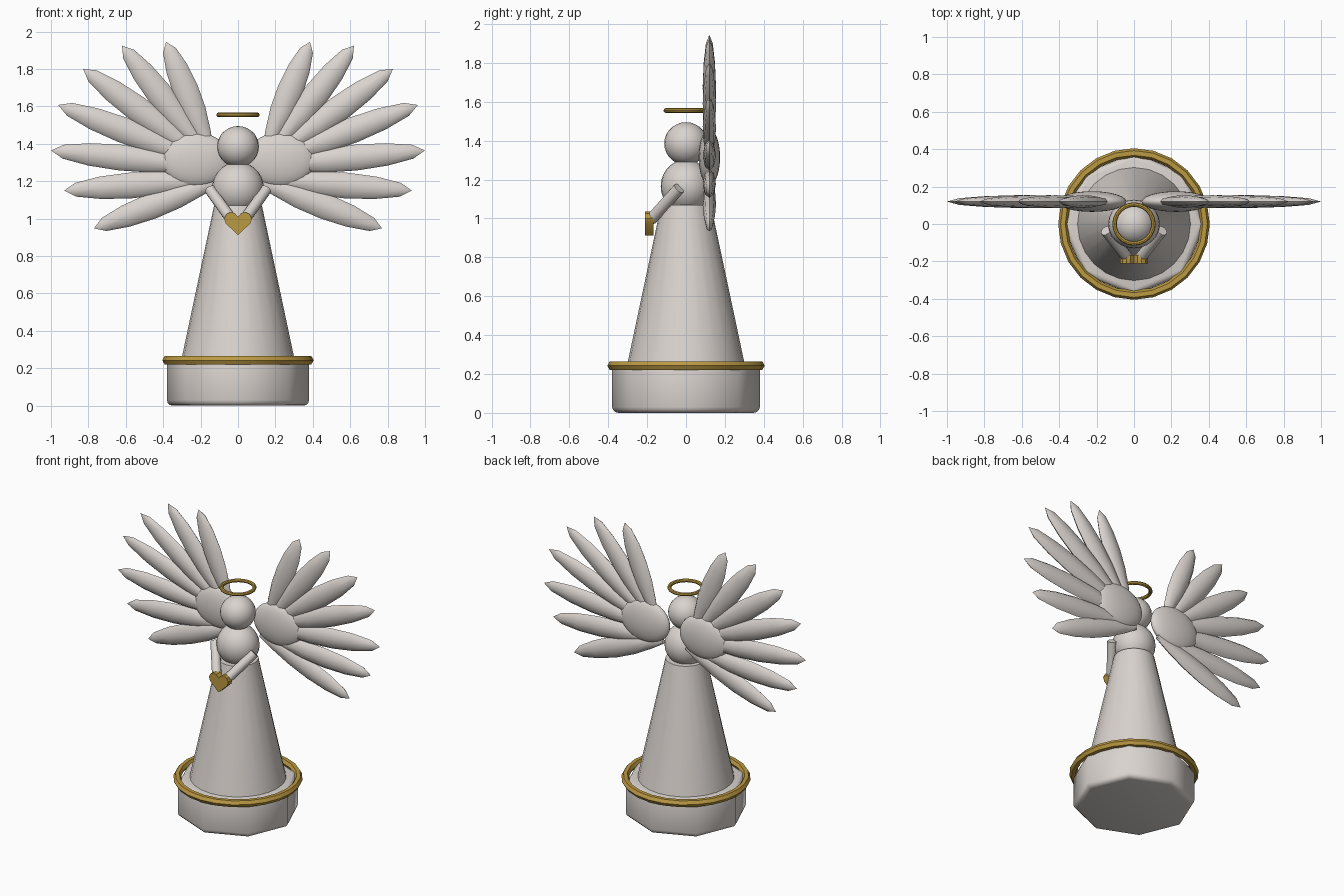
import bpy, bmesh, math
from mathutils import Vector, Matrix

if "Cube" in bpy.data.objects:
    bpy.data.objects.remove(bpy.data.objects["Cube"])


def material(name, col):
    m = bpy.data.materials.new(name)
    m.diffuse_color = (*col, 1)
    m.use_nodes = True
    m.node_tree.nodes["Principled BSDF"].inputs["Base Color"].default_value = m.diffuse_color
    return m


WHITE = material("warm_white", (0.70, 0.655, 0.62))
GOLD = material("gold", (0.50, 0.32, 0.055))


def finish(ob, name, mat, angle=40):
    ob.name = name
    ob.data.materials.append(mat)
    bpy.ops.object.select_all(action='DESELECT')
    ob.select_set(True)
    bpy.context.view_layer.objects.active = ob
    if angle:
        bpy.ops.object.shade_smooth_by_angle(angle=math.radians(angle))
    return ob


def from_bmesh(bm, name, mat, angle=40):
    bmesh.ops.recalc_face_normals(bm, faces=bm.faces)
    me = bpy.data.meshes.new(name)
    bm.to_mesh(me)
    bm.free()
    ob = bpy.data.objects.new(name, me)
    bpy.context.collection.objects.link(ob)
    return finish(ob, name, mat, angle)


def ellipsoid(name, loc, size):
    bpy.ops.mesh.primitive_uv_sphere_add(segments=24, ring_count=14, radius=1, location=loc)
    ob = bpy.context.object
    ob.scale = size
    return finish(ob, name, WHITE)


def ring(name, z, major, minor, segs, sides):
    bpy.ops.mesh.primitive_torus_add(location=(0, 0, z), major_radius=major, minor_radius=minor,
                                     major_segments=segs, minor_segments=sides)
    return finish(bpy.context.object, name, GOLD, 30)


# Eight-sided base with rounded rims, corners on the axes
bm = bmesh.new()
bmesh.ops.create_cone(bm, cap_ends=True, segments=8, radius1=0.38, radius2=0.38, depth=0.25,
                      matrix=Matrix.Translation((0, 0, 0.125)))
a = max(math.atan2(v.co.y, v.co.x) % (math.pi / 4) for v in bm.verts)
if 0.1 < a < 0.7:
    bmesh.ops.rotate(bm, verts=bm.verts, matrix=Matrix.Rotation(math.pi / 8, 3, 'Z'))
rims = [e for e in bm.edges if abs(e.verts[0].co.z - e.verts[1].co.z) < 0.01]
bmesh.ops.bevel(bm, geom=rims, offset=0.03, segments=3, profile=0.5, affect='EDGES')
from_bmesh(bm, "base", WHITE, 50)

# Gold band round the base, and halo
ring("base_band", 0.243, 0.38, 0.025, 24, 6)
ring("halo", 1.555, 0.104, 0.012, 24, 8)

# Robe, torso and head
bpy.ops.mesh.primitive_cone_add(vertices=24, radius1=0.302, radius2=0.128, depth=0.82,
                                location=(0, 0, 0.66))
finish(bpy.context.object, "robe", WHITE)
ellipsoid("torso", (0, 0, 1.165), (0.138, 0.13, 0.138))
ellipsoid("head", (0, 0, 1.385), (0.112, 0.112, 0.11))

# Arms reaching to the heart
for s, side in ((-1, "left"), (1, "right")):
    p, q = Vector((s * 0.15, -0.035, 1.155)), Vector((s * 0.035, -0.18, 0.995))
    bpy.ops.mesh.primitive_cylinder_add(vertices=12, radius=0.03, depth=(q - p).length,
                                        location=(p + q) / 2)
    arm = bpy.context.object
    arm.rotation_euler = (q - p).to_track_quat('Z', 'Y').to_euler()
    finish(arm, "arm_" + side, WHITE)

# Heart: extruded half profile mirrored across x
half = [(0, 1.01), (0.018, 1.03), (0.04, 1.035), (0.062, 1.025), (0.074, 1.0), (0.066, 0.975), (0, 0.912)]
outline = half + [(-x, z) for x, z in half[-2:0:-1]]
bm = bmesh.new()
f = bm.faces.new([bm.verts.new((x, -0.212, z)) for x, z in outline])
ext = bmesh.ops.extrude_face_region(bm, geom=[f], use_keep_orig=True)
bmesh.ops.translate(bm, vec=(0, 0.045, 0),
                    verts=[g for g in ext["geom"] if isinstance(g, bmesh.types.BMVert)])
from_bmesh(bm, "heart", GOLD, 30)

# Wings: feathers lofted from root to tip, plus a rounded covert
FEATHERS = [((0.15, 1.37), (0.385, 1.945)), ((0.18, 1.36), (0.62, 1.925)),
            ((0.20, 1.34), (0.828, 1.80)), ((0.19, 1.31), (0.962, 1.608)),
            ((0.18, 1.28), (1.0, 1.365)), ((0.15, 1.21), (0.93, 1.15)),
            ((0.09, 1.21), (0.77, 0.948))]
# (fraction of length, half width, half thickness)
PROFILE = [(0.0, 0.02, 0.012), (0.15, 0.042, 0.024), (0.35, 0.063, 0.032), (0.55, 0.069, 0.034),
           (0.75, 0.060, 0.029), (0.92, 0.037, 0.018)]
N = 8


def feather(name, s, root, tip):
    r, t = Vector((s * root[0], 0.12, root[1])), Vector((s * tip[0], 0.12, tip[1]))
    d = (t - r).normalized()
    side = d.cross(Vector((0, 1, 0)))
    bm = bmesh.new()
    rings = []
    for k, w, h in PROFILE:
        rings.append([bm.verts.new(r.lerp(t, k) + side * w * math.cos(i * math.tau / N)
                                   + Vector((0, h * math.sin(i * math.tau / N), 0)))
                      for i in range(N)])
    for lo, hi in zip(rings, rings[1:]):
        for i in range(N):
            j = (i + 1) % N
            bm.faces.new((lo[i], lo[j], hi[j], hi[i]))
    bm.faces.new(rings[0])
    point = bm.verts.new(t)
    for i in range(N):
        bm.faces.new((rings[-1][i], rings[-1][(i + 1) % N], point))
    from_bmesh(bm, name, WHITE, 40)


for s, label in ((-1, "left"), (1, "right")):
    ellipsoid("wing_covert_" + label, (s * 0.225, 0.12, 1.315), (0.185, 0.055, 0.145))
    for i, (root, tip) in enumerate(FEATHERS):
        feather(f"feather_{label}_{i + 1}", s, root, tip)
